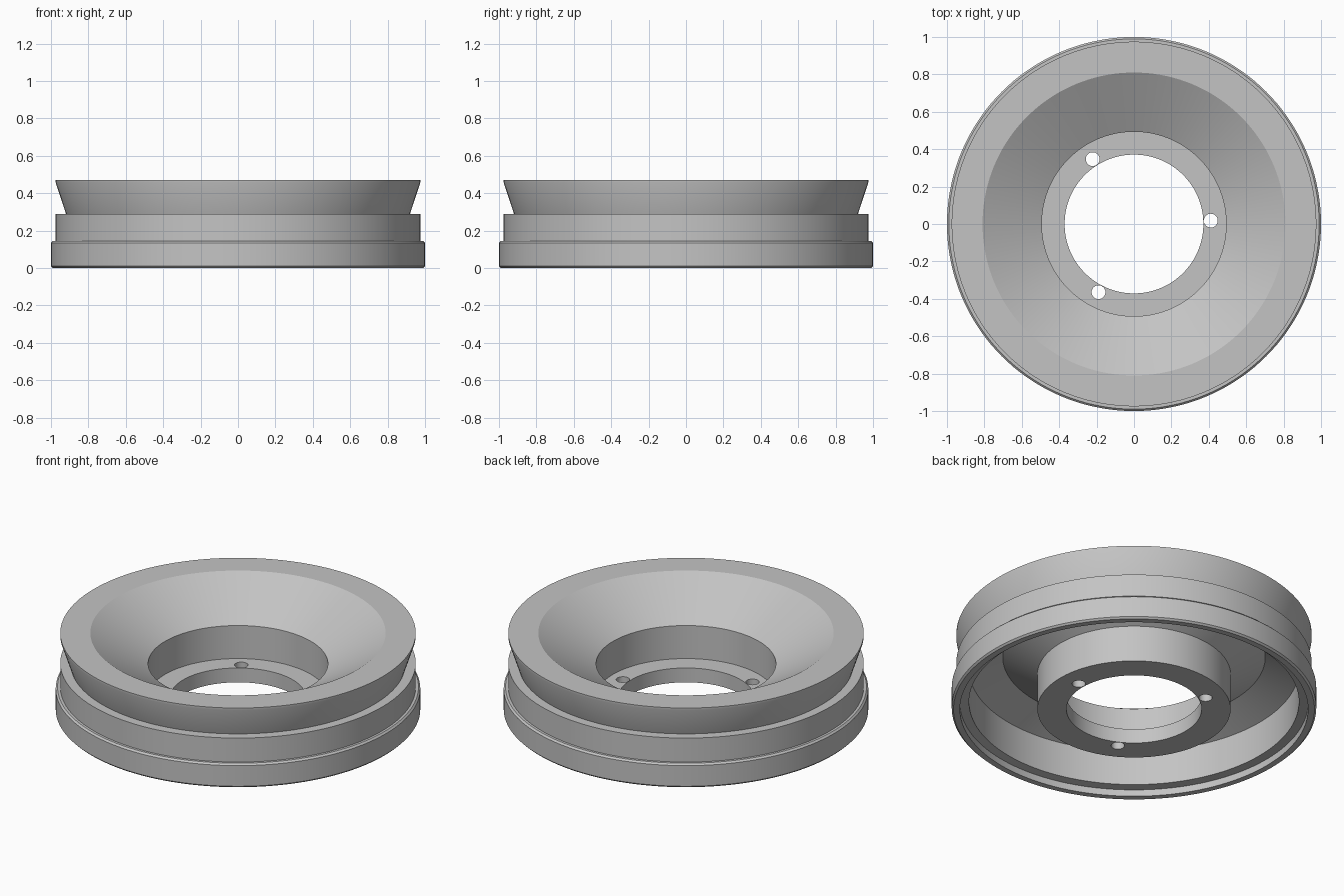
import bpy, bmesh, math

cube = bpy.data.objects.get("Cube")
if cube:
    bpy.data.objects.remove(cube, do_unlink=True)

SEGMENTS = 144

# Single bare metal colour
metal = bpy.data.materials.new("light_grey_metal")
metal.use_nodes = True
colour = (0.55, 0.55, 0.55, 1)
metal.diffuse_color = colour
metal.node_tree.nodes["Principled BSDF"].inputs["Base Color"].default_value = colour


def finish(bm, name):
    bmesh.ops.recalc_face_normals(bm, faces=bm.faces)
    mesh = bpy.data.meshes.new(name)
    bm.to_mesh(mesh)
    bm.free()
    mesh.materials.append(metal)
    obj = bpy.data.objects.new(name, mesh)
    bpy.context.collection.objects.link(obj)
    return obj


def lathe(name, profile):
    """Revolve a closed (radius, height) outline around z."""
    bm = bmesh.new()
    rings = []
    for i in range(SEGMENTS):
        a = math.tau * i / SEGMENTS
        rings.append([bm.verts.new((r * math.cos(a), r * math.sin(a), z))
                      for r, z in profile])
    n = len(profile)
    for i in range(SEGMENTS):
        here, nxt = rings[i], rings[(i + 1) % SEGMENTS]
        for j in range(n):
            k = (j + 1) % n
            bm.faces.new((here[j], nxt[j], nxt[k], here[k]))
    return finish(bm, name)


# Outer surface: bottom band, middle band, V groove and flared rim
outside = [(0.955, 0), (0.99, 0), (1, 0.01), (1, 0.135), (0.99, 0.145),
           (0.975, 0.145), (0.975, 0.29), (0.92, 0.29),
           (0.975, 0.458), (0.975, 0.472)]
# Dished top face, hub wall, bolting flange and bore
dish = [(0.81, 0.472), (0.493, 0.287), (0.493, 0.087), (0.371, 0.087), (0.371, 0)]
# Underside: hub, cone, inner wall and stepped lip
underside = [(0.53, 0), (0.53, 0.22), (0.72, 0.33), (0.905, 0.255),
             (0.905, 0.045), (0.955, 0.04)]
wheel = lathe("pulley_wheel", outside + dish + underside)

# Three bolt holes through the flange
bm = bmesh.new()
for degrees in (2.5, 122.5, 242.5):
    a = math.radians(degrees)
    made = bmesh.ops.create_cone(bm, cap_ends=True, segments=32,
                                 radius1=0.037, radius2=0.037, depth=0.3)
    bmesh.ops.translate(bm, verts=made["verts"],
                        vec=(0.411 * math.cos(a), 0.411 * math.sin(a), 0.05))
cutter = finish(bm, "bolt_hole_cutter")
cutter.hide_render = True

bpy.context.view_layer.objects.active = wheel
wheel.select_set(True)
cut = wheel.modifiers.new("bolt_holes", "BOOLEAN")
cut.operation = "DIFFERENCE"
cut.solver = "EXACT"
cut.object = cutter
bpy.ops.object.modifier_apply(modifier=cut.name)
bpy.data.objects.remove(cutter, do_unlink=True)

bpy.ops.object.shade_smooth_by_angle(angle=math.radians(20))
